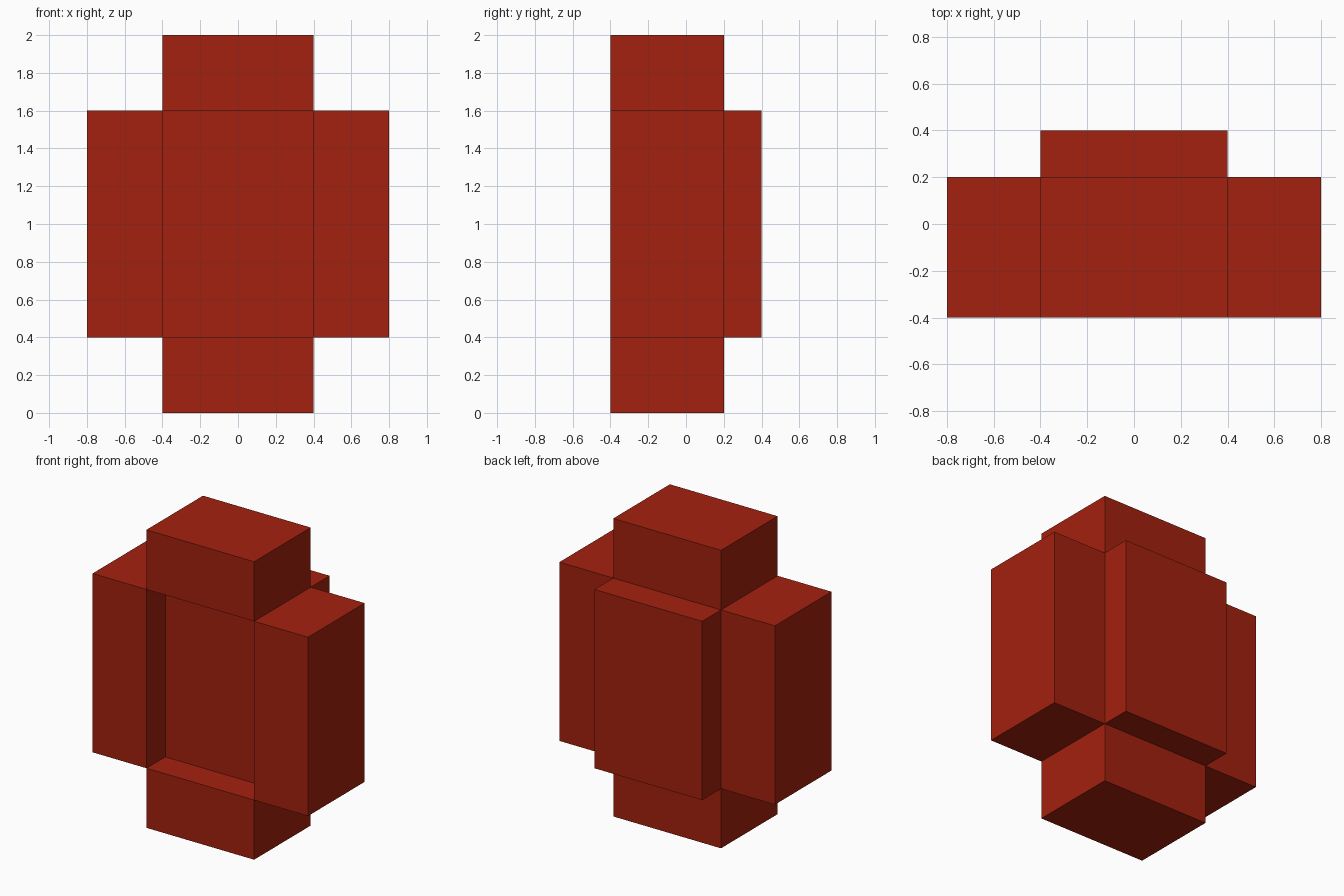
import bpy
import bmesh
from mathutils import Vector

default = bpy.data.objects.get("Cube")
if default:
    bpy.data.objects.remove(default, do_unlink=True)

# Single brick red material
red = bpy.data.materials.new("brick_red")
red.use_nodes = True
colour = (0.366, 0.015, 0.0045, 1.0)
red.diffuse_color = colour
red.node_tree.nodes["Principled BSDF"].inputs["Base Color"].default_value = colour


def box(name, low, high):
    """Flat-shaded box between two opposite corners."""
    low, high = Vector(low), Vector(high)
    bm = bmesh.new()
    bmesh.ops.create_cube(bm, size=1)
    bmesh.ops.scale(bm, vec=high - low, verts=bm.verts)
    mesh = bpy.data.meshes.new(name)
    bm.to_mesh(mesh)
    bm.free()
    mesh.materials.append(red)
    obj = bpy.data.objects.new(name, mesh)
    obj.location = (low + high) / 2
    bpy.context.collection.objects.link(obj)
    return obj


HALF, OUTER = 0.4, 0.8           # half width of the core and of the whole
FRONT, BACK = -0.4, 0.2          # depth of the surrounding blocks
LOW, HIGH, TOP = 0.4, 1.6, 2.0   # heights of the joints and the top

# Core panel, recessed at the front and protruding at the back
box("core_panel", (-HALF, FRONT + 0.2, LOW), (HALF, BACK + 0.2, HIGH))

# Blocks below and above the core
box("bottom_block", (-HALF, FRONT, 0), (HALF, BACK, LOW))
box("top_block", (-HALF, FRONT, HIGH), (HALF, BACK, TOP))

# Blocks on either side
box("left_side_block", (HALF, FRONT, LOW), (OUTER, BACK, HIGH))
box("right_side_block", (-OUTER, FRONT, LOW), (-HALF, BACK, HIGH))
